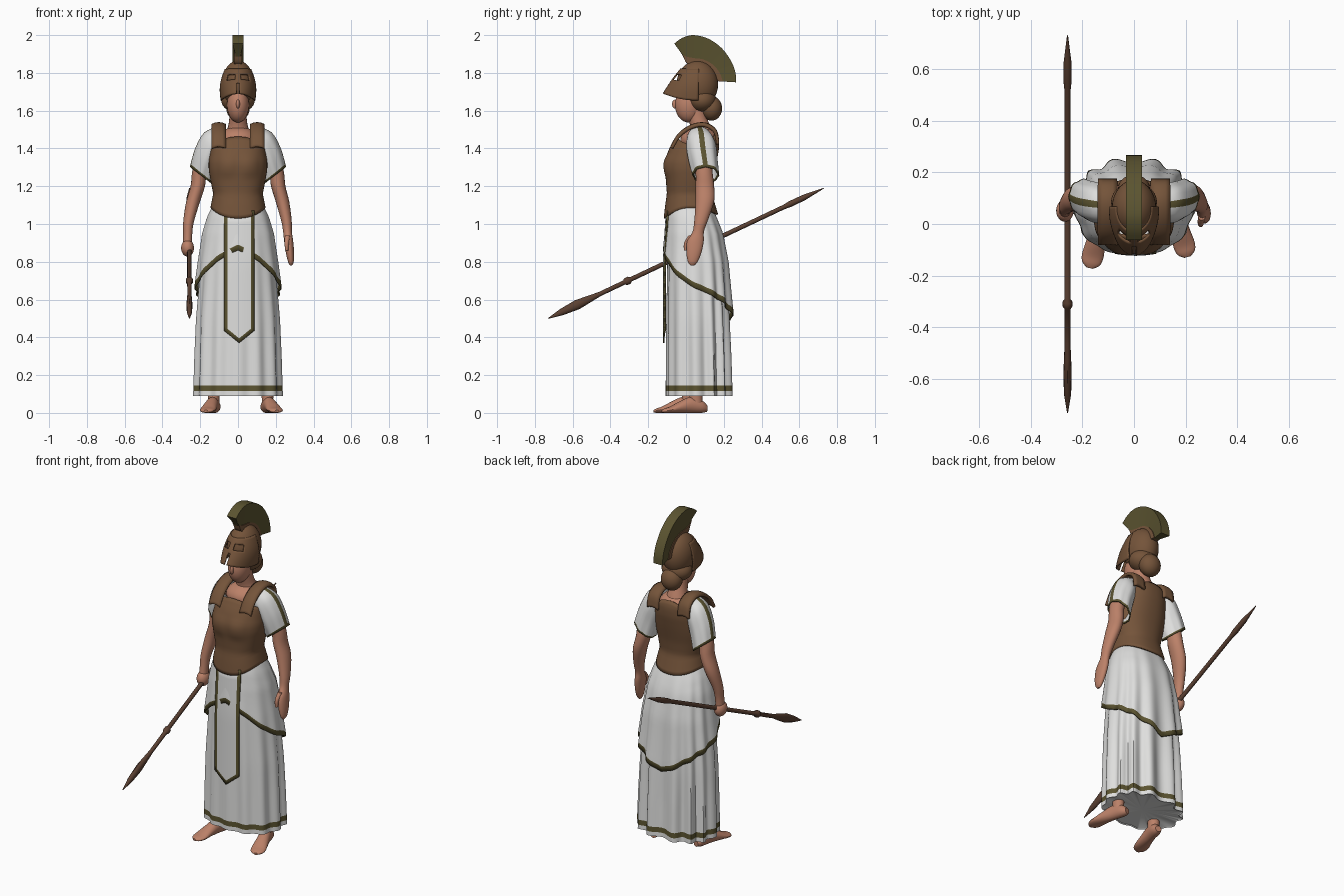
import bpy, bmesh
from math import sin, cos, pi, tau, copysign, radians
from mathutils import Vector, Matrix

cube = bpy.data.objects.get("Cube")
if cube:
    bpy.data.objects.remove(cube, do_unlink=True)
made = []


def material(name, r, g, b):
    m = bpy.data.materials.new(name)
    m.use_nodes = True
    m.diffuse_color = (r, g, b, 1)
    m.node_tree.nodes["Principled BSDF"].inputs["Base Color"].default_value = (r, g, b, 1)
    return m


BRONZE = material("bronze_brown", .175, .088, .042)
WHITE = material("white_cloth", .74, .74, .73)
OLIVE = material("olive_trim", .105, .088, .03)
SKIN = material("skin", .5, .22, .14)
WOOD = material("dark_wood", .105, .052, .032)


# ---- helpers ----
def finish(name, bm, mats, thick=0):
    bmesh.ops.remove_doubles(bm, verts=bm.verts, dist=1e-5)
    bmesh.ops.recalc_face_normals(bm, faces=bm.faces)
    me = bpy.data.meshes.new(name)
    bm.to_mesh(me)
    bm.free()
    for m in mats:
        me.materials.append(m)
    ob = bpy.data.objects.new(name, me)
    bpy.context.scene.collection.objects.link(ob)
    if thick:
        mod = ob.modifiers.new("thickness", 'SOLIDIFY')
        mod.thickness = thick
        mod.offset = 0
    made.append(ob)
    return ob


def surface(name, f, us, vs, mats, rule=None, closed=True, caps=False, thick=0):
    """Grid of points f(u, v); rule(i, j) gives the material, or None for a hole."""
    bm = bmesh.new()
    grid = [[bm.verts.new(f(u, v)) for u in us] for v in vs]
    for j in range(len(vs) - 1):
        for i in range(len(us) if closed else len(us) - 1):
            k = (i + 1) % len(us)
            index = rule(i, j) if rule else 0
            if index is not None:
                bm.faces.new((grid[j][i], grid[j][k], grid[j + 1][k], grid[j + 1][i])).material_index = index
    if caps:
        bm.faces.new(grid[0])
        bm.faces.new(grid[-1])
    return finish(name, bm, mats, thick)


def steps(a, b, n):
    return [a + (b - a) * i / n for i in range(n + 1)]


def around(n):
    return [tau * i / n for i in range(n)]


def spline(keys, t):
    """Smooth curve through key tuples, t from 0 to 1."""
    s = min(max(t, 0), 1) * (len(keys) - 1)
    i = min(int(s), len(keys) - 2)
    w = s - i
    p = [keys[min(max(i + d, 0), len(keys) - 1)] for d in (-1, 0, 1, 2)]
    return [b + .5 * w * (c - a + w * (2 * a - 5 * b + 4 * c - d + w * (3 * (b - c) + d - a)))
            for a, b, c, d in zip(*p)]


def at(table, z):
    """Linear lookup in rows that start with a rising key."""
    for lo, hi in zip(table, table[1:]):
        if z <= hi[0]:
            break
    w = min(max((z - lo[0]) / (hi[0] - lo[0]), 0), 1)
    return [a + (b - a) * w for a, b in zip(lo[1:], hi[1:])]


def loft(name, rings, mat, n=20, sub=4, matrix=Matrix()):
    """Elliptic rings (x, y, z, rx, ry) stacked along local z."""
    def f(u, t):
        x, y, z, rx, ry = spline(rings, t)
        return matrix @ Vector((x + rx * cos(u), y + ry * sin(u), z))
    return surface(name, f, around(n), steps(0, 1, sub * (len(rings) - 1)), [mat], caps=True)


def ellipsoid(name, centre, radii, mat):
    bm = bmesh.new()
    bmesh.ops.create_uvsphere(bm, u_segments=28, v_segments=18, radius=1,
                              matrix=Matrix.Translation(centre) @ Matrix.Diagonal((*radii, 1)))
    return finish(name, bm, [mat])


def aim(start, end):
    d = Vector(end) - Vector(start)
    return Matrix.Translation(start) @ d.to_track_quat('Z', 'Y').to_matrix().to_4x4()


def oval(a, rx, yf, yb, grow=0):
    sx, cy = (copysign(abs(c) ** .87, c) for c in (sin(a), cos(a)))
    return (rx + grow) * sx, (yf + yb) / 2 - ((yb - yf) / 2 + grow) * cy


# ---- skirt: pleated, with a hem band and closed underside ----
SKIRT = [(.09, .228, -.102, .238), (.5, .215, -.1, .225), (.8, .192, -.097, .21), (.95, .175, -.095, .185),
         (1.04, .15, -.09, .15), (1.08, .13, -.085, .13), (1.12, .115, -.07, .11)]


def pleat(a, z, out=0):
    amp = .016 * min(max((1.1 - z) / .8, 0), 1) * (.35 + .65 * (1 - cos(a)) / 2)
    x, y = oval(a, *at(SKIRT, z), amp * cos(13 * a + .8 * sin(3 * a)) + out)
    return Vector((x, y, z))


def skirt_point(a, row):
    p = pleat(a, row[0])
    return Vector((p.x * row[1], .07 + (p.y - .07) * row[1], p.z))


rows = [(z, 1) for z in steps(1.12, .145, 26)] + [(.115, 1), (.09, 1), (.095, .97), (.1, 0)]
surface("skirt", skirt_point, around(130), rows, [WHITE, OLIVE], lambda i, j: int(j == 26))

# ---- overskirt: hem falls from the front to the back ----
HEM = [(0, .86), (.5, .8), (1, .725), (pi / 2, .655), (2.3, .59), (pi, .49)]


def overskirt_point(a, v):
    low = at(HEM, min(a, tau - a))[0]
    z = low + .03 * (2 - v) if v >= 1 else 1.1 + (low + .03 - 1.1) * v
    return pleat(a, z, .009 + .011 * min(v, 1) ** 2)


surface("overskirt", overskirt_point, around(130), steps(0, 1, 16) + [2], [WHITE, OLIVE],
        lambda i, j: int(j == 16), thick=.006)


# ---- front apron panel with a border and a pointed end ----
def apron_point(u, v):
    low = .37 + .065 * abs(u)
    z = low + .025 * (2 - v) if v >= 1 else 1.07 + (low + .025 - 1.07) * v
    return Vector((.006 + .08 * u, -.119 + .008 * u * u + .012 * max(z - .8, 0) / .2, z))


surface("apron", apron_point, [-1, -.77, -.4, 0, .4, .77, 1], steps(0, 1, 10) + [2], [WHITE, OLIVE],
        lambda i, j: int(j == 10 or i in (0, 5)), closed=False, thick=.008)

# ---- cuirass ----
TORSO = [(1.04, .15, -.112, .168), (1.1, .138, -.105, .15), (1.16, .126, -.096, .132), (1.24, .142, -.102, .14),
         (1.29, .15, -.11, .15), (1.33, .15, -.11, .158), (1.4, .14, -.083, .17), (1.46, .125, -.045, .17),
         (1.5, .115, -.01, .15)]


def cuirass_point(a, v):
    c = cos(a)
    low = 1.085 - (.055 if c > 0 else .035) * c * c
    top = 1.42 + (.04 if c > 0 else .07) * c * c
    z = low + (top - low) * v
    x, y = oval(a, *at(TORSO, z))
    bust = max(0, 1 - ((abs(x) - .06) / .05) ** 2) * max(0, 1 - ((z - 1.31) / .07) ** 2)
    return Vector((x, y - .008 * bust * (c > 0), z))


surface("cuirass", cuirass_point, around(72), steps(0, 1, 22), [BRONZE], thick=.01)
STRAP = [(-.075, 1.41), (-.035, 1.475), (.03, 1.52), (.1, 1.53), (.155, 1.495), (.168, 1.43)]

# ---- sleeves, straps, arms ----
SLEEVE = [(.1, 1.515, .09, 1.4, .07, .06), (.175, 1.482, .1, 1.35, .08, .074),
          (.222, 1.4, .12, 1.28, .09, .072), (.25, 1.3, .14, 1.215, .105, .065)]
for side, label in ((1, "left"), (-1, "right")):
    def sleeve_point(u, t):
        ox, oz, ix, iz, cy, ry = spline(SLEEVE, t)
        w = .5 + .5 * cos(u) * (1 + .03 * t * cos(9 * u))
        return Vector((side * (ix + (ox - ix) * w), cy + ry * sin(u) * (1 + .05 * t * cos(8 * u)), iz + (oz - iz) * w))

    def strap_point(u, t):
        y, z = spline(STRAP, t)
        return Vector((side * (.102 + .036 * u), y, z - .01 * u * u))

    surface(label + "_sleeve", sleeve_point, around(36), steps(0, .93, 14) + [1], [WHITE, OLIVE],
            lambda i, j: int(j == 14 or i in (0, 35)), thick=.006)
    surface(label + "_shoulder_strap", strap_point, steps(-1, 1, 4), steps(0, 1, 20), [BRONZE],
            closed=False, thick=.016)

UPPER = [(.165, .08, 1.42, .045, .05), (.203, .095, 1.28, .039, .045), (.213, .1, 1.2, .038, .049)]
LEFT = [(.235, .1, 1.12, .036, .049), (.256, .08, 1.02, .028, .036), (.262, .065, .96, .023, .03),
        (.268, .05, .91, .024, .044), (.275, .042, .85, .022, .04), (.28, .036, .8, .015, .026),
        (.28, .034, .78, .005, .01)]
RIGHT = [(-.24, .095, 1.11, .036, .046), (-.262, .072, 1.01, .028, .034), (-.266, .062, .95, .024, .029),
         (-.267, .056, .9, .024, .03)]
loft("left_arm", UPPER + LEFT, SKIN)
loft("right_arm", [(-r[0], *r[1:]) for r in UPPER] + RIGHT, SKIN)
loft("left_thumb", [(.262, .03, .94, .014, .016), (.258, .004, .9, .012, .014), (.258, -.002, .86, .008, .009)], SKIN, 12)
ellipsoid("right_fist", (-.267, .052, .873), (.034, .043, .045), SKIN)

# ---- feet and ankles ----
FOOT = [(0, .024, 0, .018, .018), (0, .034, .03, .03, .034), (0, .042, .09, .033, .042), (0, .03, .15, .038, .03),
        (0, .017, .2, .042, .017), (0, .012, .23, .034, .012), (0, .009, .247, .012, .006)]
for label, heel, toe in (("left", (.14, .11, 0), (.205, -.12, 0)), ("right", (-.115, .07, 0), (-.168, -.16, 0))):
    loft(label + "_foot", FOOT, SKIN, matrix=aim(heel, toe))
    x, y = (Vector(heel).lerp(Vector(toe), .25)).xy
    loft(label + "_ankle", [(x, y, .04, .03, .036), (x, y, .09, .031, .035), (x, y, .2, .04, .042)], SKIN)

# ---- neck, face, hair ----
ellipsoid("upper_chest", (0, .07, 1.445), (.108, .1, .07), SKIN)
loft("neck", [(0, .085, 1.46, .08, .065), (0, .08, 1.505, .056, .055), (0, .062, 1.56, .046, .05),
              (0, .05, 1.63, .045, .05)], SKIN)
ellipsoid("face", (0, .015, 1.63), (.058, .073, .093), SKIN)
ellipsoid("nose", (0, -.057, 1.635), (.01, .017, .024), SKIN)
ellipsoid("hair", (0, .085, 1.655), (.089, .075, .065), BRONZE)
ellipsoid("hair_bun", (0, .135, 1.612), (.062, .056, .065), BRONZE)

# ---- helmet: dome, tilted mask with eye holes, crest ----
ellipsoid("helmet_dome", (0, .06, 1.74), (.086, .11, .125), BRONZE)
angles, levels = steps(-radians(95), radians(95), 40), steps(0, 1, 14)


def mask_point(a, t):
    top = Vector((.066 * sin(a), .06 - .087 * cos(a), 1.82))
    low = Vector((.088 * sin(a), .05 - .17 * cos(a), 1.69 - .035 * sin(a) ** 2))
    return top.lerp(low, t) + Vector((.014 * sin(a), -.004 * cos(a), 0)) * sin(pi * t)


def mask_rule(i, j):
    a, t = abs(angles[i] + angles[i + 1]) / 2, (levels[j] + levels[j + 1]) / 2
    eye = .15 < a < .75 and .2 < t < .46
    slot = a < .08 and t > .6
    return None if eye or slot else 0


surface("helmet_mask", mask_point, angles, levels, [BRONZE], mask_rule, closed=False, thick=.008)
OUTER = [(-.062, 1.955), (-.02, 1.985), (.04, 2), (.12, 1.98), (.19, 1.93), (.24, 1.86), (.262, 1.8), (.266, 1.75)]
INNER = [(-.022, 1.9), (-.002, 1.875), (.04, 1.862), (.08, 1.858), (.12, 1.843), (.15, 1.82), (.172, 1.79), (.185, 1.755)]


def crest(name, lo, hi, wide_lo, wide_hi, mat):
    def f(corner, t):
        sx, outer = corner
        p = Vector(spline(INNER, t)).lerp(Vector(spline(OUTER, t)), hi if outer else lo)
        return Vector((sx * (wide_hi if outer else wide_lo), p.x, p.y))
    surface(name, f, [(-1, 0), (-1, 1), (1, 1), (1, 0)], steps(0, 1, 28), [mat], caps=True)


crest("helmet_crest", 0, 1, .014, .03, OLIVE)
crest("crest_holder", -.2, .12, .02, .02, BRONZE)

# ---- spear ----
SPEAR = [(0, .002, .002), (.08, .014, .018), (.17, .016, .026), (.23, .014, .02), (.3, .011, .012), (.445, .012, .012),
         (.455, .019, .02), (.475, .019, .02), (.485, .012, .012), (1.38, .012, .012), (1.42, .016, .016),
         (1.5, .015, .015), (1.614, .002, .002)]
loft("spear", [(0, 0, z, rx, ry) for z, rx, ry in SPEAR], WOOD, 12, 1, aim((-.257, -.73, .5), (-.257, .73, 1.19)))

# ---- shading ----
bpy.ops.object.select_all(action='DESELECT')
for ob in made:
    ob.select_set(True)
bpy.context.view_layer.objects.active = made[0]
bpy.ops.object.shade_smooth_by_angle(angle=radians(40))
